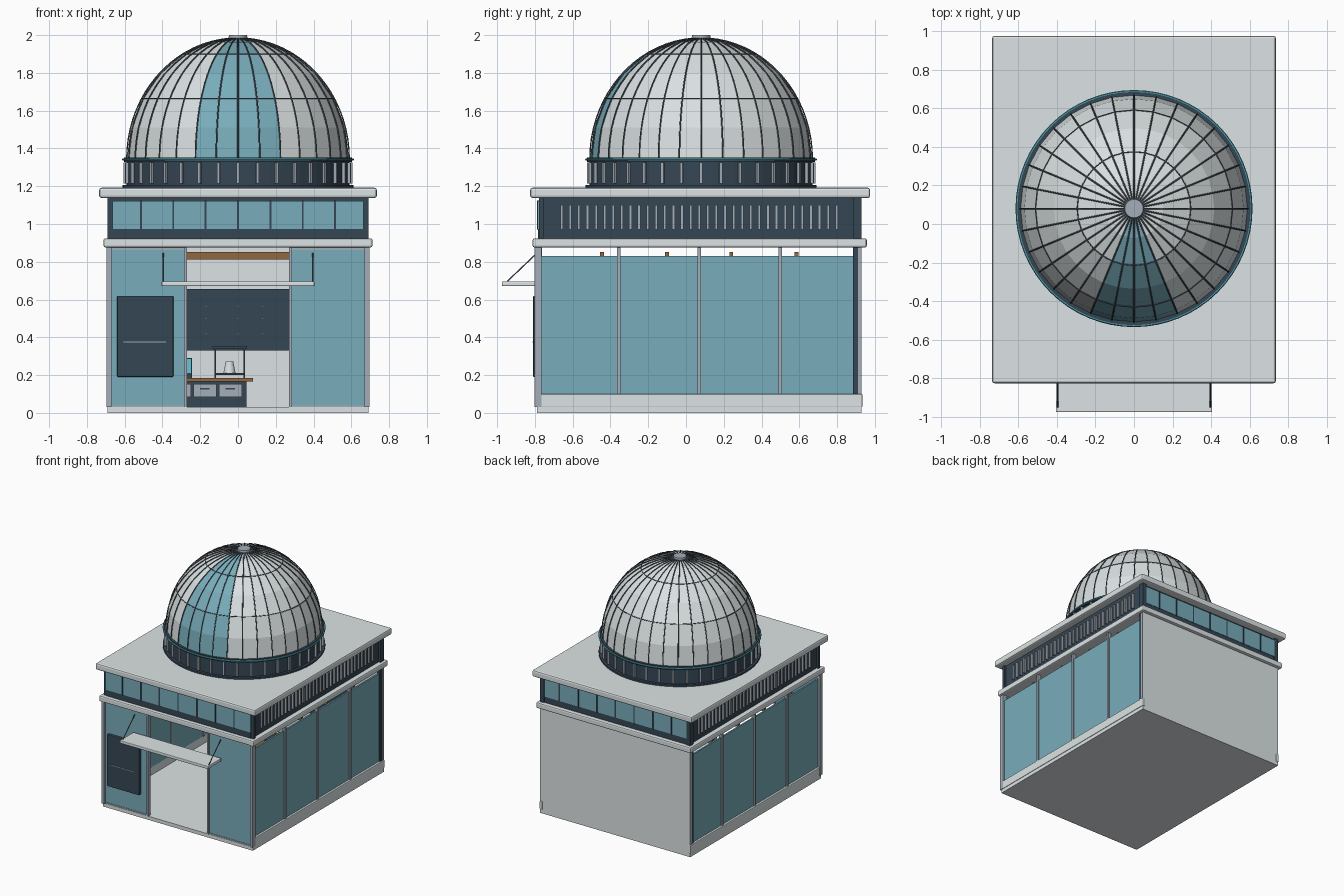
import bpy, bmesh, math
from mathutils import Matrix, Vector

if "Cube" in bpy.data.objects:
    bpy.data.objects.remove(bpy.data.objects["Cube"])


def material(name, r, g, b):
    m = bpy.data.materials.new(name)
    m.diffuse_color = (r, g, b, 1)
    m.use_nodes = True
    m.node_tree.nodes["Principled BSDF"].inputs["Base Color"].default_value = m.diffuse_color
    return m


CONCRETE = material("pale concrete", 0.72, 0.77, 0.78)
GLASS = material("teal glass", 0.19, 0.42, 0.50)
NAVY = material("dark navy", 0.036, 0.062, 0.09)
METAL = material("brushed metal", 0.37, 0.42, 0.48)
SHELL = material("dome shell", 0.70, 0.75, 0.76)
RIB = material("rib grey", 0.085, 0.105, 0.125)
WOOD = material("wood", 0.28, 0.14, 0.05)
TEAL = material("bright teal", 0.08, 0.36, 0.43)
CYAN = material("screen cyan", 0.12, 0.58, 0.68)


def link(name, bm, *mats):
    bmesh.ops.recalc_face_normals(bm, faces=bm.faces)
    me = bpy.data.meshes.new(name)
    bm.to_mesh(me)
    bm.free()
    ob = bpy.data.objects.new(name, me)
    bpy.context.collection.objects.link(ob)
    for m in mats:
        me.materials.append(m)
    return ob


def boxes(name, mat, *bounds, bevel=0, mirror=False):
    """Boxes given as (x0, x1, y0, y1, z0, z1), optionally repeated at -x."""
    bm = bmesh.new()
    todo = list(bounds)
    if mirror:
        todo += [(-b[1], -b[0], *b[2:]) for b in bounds]
    for x0, x1, y0, y1, z0, z1 in todo:
        mx = (Matrix.Translation(((x0 + x1) / 2, (y0 + y1) / 2, (z0 + z1) / 2))
              @ Matrix.Diagonal((x1 - x0, y1 - y0, z1 - z0, 1)))
        bmesh.ops.create_cube(bm, size=1, matrix=mx)
    ob = link(name, bm, mat)
    if bevel:
        mod = ob.modifiers.new("soft edges", 'BEVEL')
        mod.width = bevel
        mod.segments = 2
    return ob


def lathe(name, mat, profile, y, n=64):
    """Closed (r, z) profile turned about the vertical line through (0, y)."""
    bm = bmesh.new()
    rings = [[bm.verts.new((r * math.cos(a), y + r * math.sin(a), z)) for r, z in profile]
             for a in (2 * math.pi * i / n for i in range(n))]
    k = len(profile)
    for i in range(n):
        p, q = rings[i], rings[(i + 1) % n]
        for j in range(k):
            bm.faces.new((p[j], q[j], q[(j + 1) % k], p[(j + 1) % k]))
    return link(name, bm, mat)


def tubes(name, mat, paths, radius, closed=False):
    cu = bpy.data.curves.new(name, 'CURVE')
    cu.dimensions = '3D'
    cu.bevel_depth = radius
    cu.bevel_resolution = 1
    cu.use_fill_caps = True
    for pts in paths:
        s = cu.splines.new('POLY')
        s.points.add(len(pts) - 1)
        for p, co in zip(s.points, pts):
            p.co = (*co, 1)
        s.use_cyclic_u = closed
    cu.materials.append(mat)
    ob = bpy.data.objects.new(name, cu)
    bpy.context.collection.objects.link(ob)
    return ob


# Base, back wall and roof slabs
boxes("floor_slab", CONCRETE, (-.69, .69, -.79, .93, 0, .03))
boxes("side_plinths", CONCRETE, (.67, .694, -.785, .934, .03, .10), bevel=.005, mirror=True)
boxes("back_wall", CONCRETE, (-.69, .69, .91, .93, .03, .88))
boxes("lower_roof_slab", CONCRETE, (-.712, .712, -.812, .957, .876, .924), bevel=.01)
boxes("upper_roof_slab", CONCRETE, (-.735, .735, -.825, .975, 1.138, 1.192), bevel=.012)

# Side glazing, open above, with slim mullions and rear posts
boxes("side_glass", GLASS, (.665, .678, -.77, .89, .10, .83), mirror=True)
boxes("side_mullions", METAL, *[(.66, .688, y - .009, y + .009, .10, .88)
      for y in (-.355, .07, .50)], mirror=True)
boxes("rear_posts", NAVY, (.66, .688, .885, .91, .10, .88), mirror=True)
boxes("rear_corner_trims", METAL, (.68, .692, .91, .929, .10, .88), mirror=True)

# Front glazing on both sides of the entrance
boxes("front_glass", GLASS, (.285, .67, -.784, -.77, .04, .862), mirror=True)
boxes("front_posts", METAL, (.67, .695, -.802, -.765, .03, .88),
      (.27, .286, -.795, -.762, .03, .88), mirror=True)
boxes("front_rails", METAL, (.286, .67, -.787, -.765, .03, .04),
      (.286, .67, -.787, -.765, .862, .878), mirror=True)
boxes("notice_panel", NAVY, (-.64, -.342, -.81, -.782, .19, .62), bevel=.006)
boxes("notice_panel_line", METAL, (-.605, -.38, -.813, -.809, .373, .378))

# Ceiling beams
boxes("ceiling_beams", WOOD, *[(-.66, .66, y - .01, y + .01, .812, .853)
      for y in (-.445, -.10, .24, .585)])

# Entrance canopy and its hangers
boxes("canopy", CONCRETE, (-.405, .405, -.975, -.795, .671, .696), bevel=.005)
tubes("canopy_hangers", RIB, [[(s * .395, -.95, .693), (s * .395, -.79, .845)]
      for s in (-1, 1)], .004)

# Interior: wall board, desk and instruments
boxes("wall_board", NAVY, (-.42, .42, .885, .91, .33, .655))
boxes("wall_board_marks", METAL, *[(x - .003, x + .003, .881, .886, z, z + .003)
      for x in (-.17, 0, .13) for z in (.42, .50, .56)])
boxes("desk_top", WOOD, (-.56, .08, .42, .74, .166, .184))
boxes("desk_body", NAVY, (-.53, .045, .44, .72, .03, .166))
boxes("desk_drawers", METAL, *[(x, x + .12, .432, .441, .085, .152)
      for x in (-.505, -.37, -.235, -.1)])
boxes("drawer_handles", NAVY, *[(x + .035, x + .085, .425, .433, .125, .132)
      for x in (-.505, -.37, -.235, -.1)])
boxes("screen_case", NAVY, (-.405, -.243, .55, .57, .184, .29))
boxes("screen_face", CYAN, (-.398, -.248, .545, .551, .21, .284))
boxes("instrument_frame", NAVY, (-.125, -.117, .55, .56, .184, .355),
      (.03, .038, .55, .56, .184, .355), (-.135, .048, .545, .565, .342, .354),
      (-.125, .038, .52, .6, .2, .211))
bm = bmesh.new()
bmesh.ops.create_cone(bm, cap_ends=True, segments=16, radius1=.032, radius2=.02, depth=.06,
                      matrix=Matrix.Translation((-.045, .56, .241)))
link("beaker", bm, SHELL)

# Clerestory storey: windows front and back, louvres on the sides
boxes("clerestory_core", NAVY, (-.672, .672, -.772, .912, .922, 1.14))
boxes("clerestory_corner_posts", NAVY, (.662, .69, -.778, -.755, .922, 1.14),
      (.655, .69, .887, .93, .922, 1.14), mirror=True)
WINDOW_YS = ((-.786, -.77), (.91, .926))
boxes("clerestory_windows", GLASS, *[(-.664, .664, a, b, .974, 1.122) for a, b in WINDOW_YS])
boxes("clerestory_mullions", NAVY, *[(.1715 * i - .005, .1715 * i + .005, a - .004, b + .004, .97, 1.125)
      for i in range(-3, 4) for a, b in WINDOW_YS])
boxes("clerestory_sills", NAVY, *[(-.665, .665, a + .003, b - .003, .924, .974) for a, b in WINDOW_YS])
boxes("side_louvres", METAL, *[(.67, .688, -.665 + .0455 * i, -.651 + .0455 * i, .97, 1.10)
      for i in range(33)], mirror=True)

# Dome drum with its fins and rings
CY, R, Z0, H = .08, .588, 1.345, .639
lathe("drum_base_ring", NAVY, [(.54, 1.19), (.612, 1.19), (.612, 1.206), (.54, 1.206)], CY)
lathe("drum_wall", NAVY, [(.55, 1.19), (.59, 1.19), (.59, 1.34), (.55, 1.34)], CY)
lathe("drum_top_ring", NAVY, [(.56, 1.328), (.604, 1.328), (.604, 1.352), (.56, 1.352)], CY)
lathe("drum_teal_trim", TEAL, [(.60, 1.335), (.61, 1.335), (.614, 1.341), (.61, 1.347), (.60, 1.347)], CY)
bm = bmesh.new()
for i in range(36):
    mx = (Matrix.Translation((0, CY, 0)) @ Matrix.Rotation(2 * math.pi * i / 36, 4, 'Z')
          @ Matrix.Translation((.594, 0, 1.27)) @ Matrix.Diagonal((.022, .015, .112, 1)))
    bmesh.ops.create_cube(bm, size=1, matrix=mx)
link("drum_fins", bm, METAL)


def on_dome(lat, lon, lift=0.0):
    r = (R + lift) * math.cos(lat)
    return Vector((r * math.cos(lon), CY + r * math.sin(lon), Z0 + (H + lift) * math.sin(lat)))


# Dome shell: faceted, with a teal shutter strip facing the front
N, BANDS = 32, 6
STEP = 2 * math.pi / N
bm = bmesh.new()
grid = [[bm.verts.new(on_dome(math.pi / 2 * j / BANDS, STEP * i)) for i in range(N)]
        for j in range(BANDS)]
pole = bm.verts.new(on_dome(math.pi / 2, 0))
for i in range(N):
    k = (i + 1) % N
    shutter = abs(STEP * (i + .5) - 1.5 * math.pi) < math.radians(22.5)
    strip = [bm.faces.new((grid[j][i], grid[j][k], grid[j + 1][k], grid[j + 1][i]))
             for j in range(BANDS - 1)]
    strip.append(bm.faces.new((grid[-1][i], grid[-1][k], pole)))
    for f in strip:
        f.material_index = int(shutter)
link("dome_shell", bm, SHELL, GLASS)

# Dome ribs, hoops and cap
tubes("dome_ribs", RIB, [[on_dome(math.radians(86) * j / 18, STEP * i, .001) for j in range(19)]
      for i in range(N)], .004)
tubes("dome_hoops", RIB, [[on_dome(math.radians(a), STEP * i, .001) for i in range(N)]
      for a in (30, 60)], .003, closed=True)
bm = bmesh.new()
bmesh.ops.create_cone(bm, cap_ends=True, segments=32, radius1=.052, radius2=.048, depth=.025,
                      matrix=Matrix.Translation((0, CY, 1.9875)))
link("dome_cap", bm, METAL)
